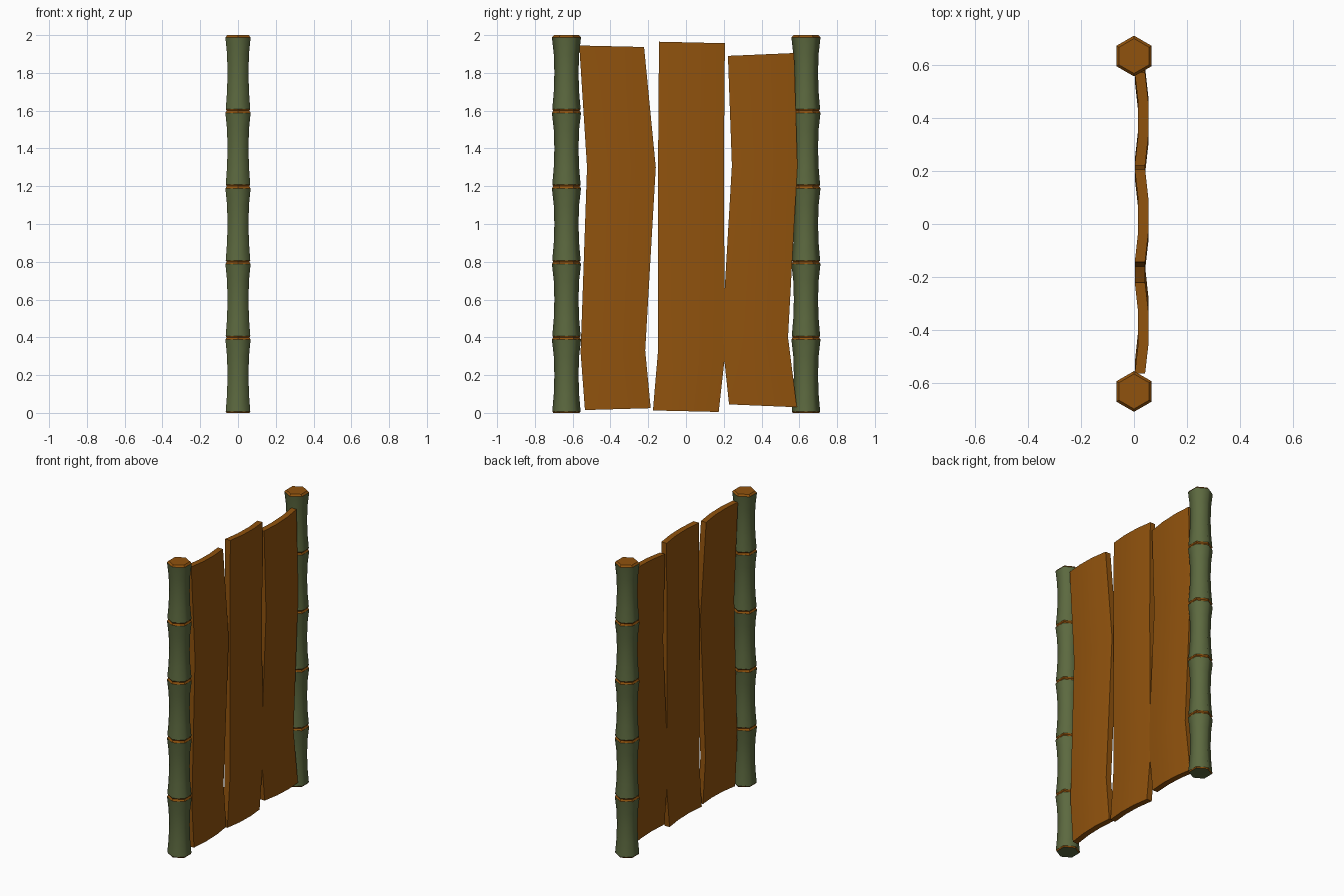
import bpy, bmesh, math

cube = bpy.data.objects.get("Cube")
if cube:
    bpy.data.objects.remove(cube, do_unlink=True)


def material(name, rgb):
    mat = bpy.data.materials.new(name)
    mat.use_nodes = True
    mat.diffuse_color = (*rgb, 1)
    mat.node_tree.nodes["Principled BSDF"].inputs["Base Color"].default_value = (*rgb, 1)
    return mat


GREEN = material("bamboo green", (0.107, 0.141, 0.05))
BROWN = material("wood brown", (0.28, 0.085, 0.004))


def finish(bm, name, mats):
    bmesh.ops.recalc_face_normals(bm, faces=bm.faces)
    mesh = bpy.data.meshes.new(name)
    bm.to_mesh(mesh)
    bm.free()
    for mat in mats:
        mesh.materials.append(mat)
    obj = bpy.data.objects.new(name, mesh)
    bpy.context.collection.objects.link(obj)
    return obj


SEGMENTS, LENGTH, SIDES = 5, 0.4, 6
# One bamboo segment: height within the segment, radius
SEGMENT_PROFILE = [(0, 0.07), (0.008, 0.075), (0.1, 0.067), (0.2, 0.064),
                   (0.3, 0.067), (0.388, 0.077)]


def bamboo_pole(name, y):
    profile = [(i * LENGTH + z, r) for i in range(SEGMENTS) for z, r in SEGMENT_PROFILE]
    profile.append((SEGMENTS * LENGTH, 0.066))
    bm = bmesh.new()
    rings = []
    for z, r in profile:
        angles = [math.tau * (k + 0.5) / SIDES for k in range(SIDES)]
        rings.append([bm.verts.new((r * math.cos(a), y + r * math.sin(a), z)) for a in angles])
    step = len(SEGMENT_PROFILE)
    for i, (low, high) in enumerate(zip(rings, rings[1:])):
        joint = i % step in (0, step - 1)      # brown bevels at each joint
        for k in range(SIDES):
            n = (k + 1) % SIDES
            face = bm.faces.new((low[k], low[n], high[n], high[k]))
            face.material_index = int(joint)
            face.smooth = not joint
    bm.faces.new(rings[0])                     # green underside
    bm.faces.new(rings[-1]).material_index = 1  # brown cut top
    return finish(bm, name, [GREEN, BROWN])


THICKNESS = 0.039
BOW = [0.003, 0.016, 0.016, 0.003]


def plank(name, rows):
    """rows: left y, right y, left z, right z, from bottom to top."""
    bm = bmesh.new()
    grids = []
    for offset in (0, THICKNESS):
        grids.append([[bm.verts.new((x + offset, y0 + (y1 - y0) * j / 3, z0 + (z1 - z0) * j / 3))
                       for j, x in enumerate(BOW)] for y0, y1, z0, z1 in rows])
    back, front = grids
    for grid in grids:
        for a, b in zip(grid, grid[1:]):
            for j in range(3):
                bm.faces.new((a[j], a[j + 1], b[j + 1], b[j]))

    # Edge strips joining the two bowed surfaces
    def border(g):
        return g[0] + [r[-1] for r in g[1:]] + g[-1][-2::-1] + [r[0] for r in g[-2:0:-1]]
    p, q = border(back), border(front)
    for k in range(len(p)):
        n = (k + 1) % len(p)
        bm.faces.new((p[k], p[n], q[n], q[k]))
    obj = finish(bm, name, [BROWN])
    bpy.ops.object.select_all(action="DESELECT")
    obj.select_set(True)
    bpy.context.view_layer.objects.active = obj
    bpy.ops.object.shade_smooth_by_angle(angle=math.radians(30))


# Poles at both ends
for name, y in (("front_pole", -0.633), ("back_pole", 0.635)):
    bamboo_pole(name, y)

# Three warped planks
plank("front_plank", [(-0.535, -0.187, 0.015, 0.025), (-0.558, -0.216, 0.32, 0.33),
                      (-0.524, -0.16, 1.3, 1.3), (-0.565, -0.222, 1.945, 1.937)])
plank("middle_plank", [(-0.175, 0.173, 0.013, 0.005), (-0.148, 0.206, 0.33, 0.3),
                       (-0.148, 0.2, 1.3, 1.3), (-0.143, 0.206, 1.965, 1.957)])
plank("back_plank", [(0.228, 0.587, 0.045, 0.03), (0.19, 0.54, 0.4, 0.4),
                     (0.243, 0.59, 1.31, 1.31), (0.222, 0.572, 1.89, 1.905)])
